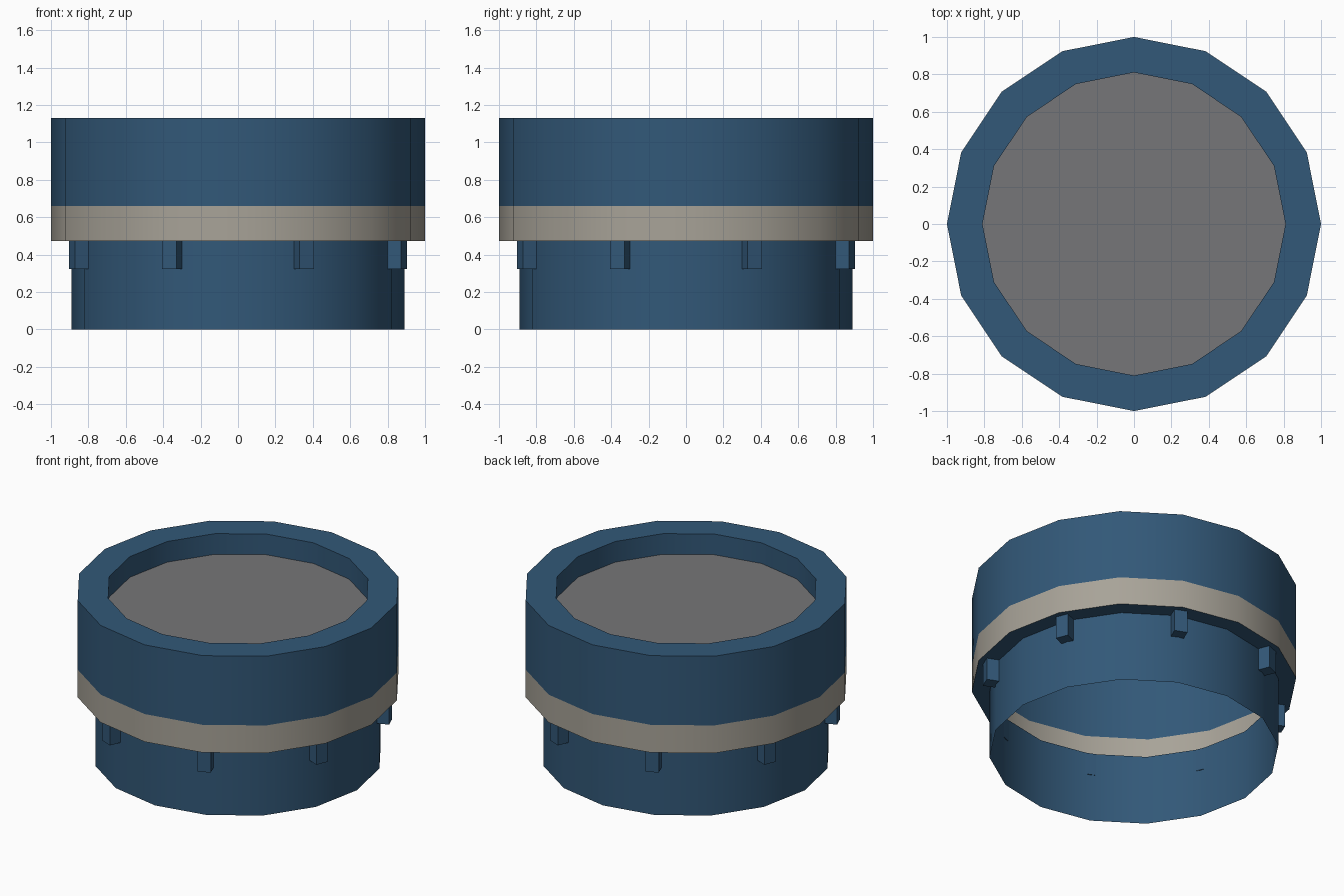
import bpy, bmesh, math
from mathutils import Matrix

if "Cube" in bpy.data.objects:
    bpy.data.objects.remove(bpy.data.objects["Cube"])

SIDES = 16


def material(name, rgb):
    # sRGB 0-255 to linear
    lin = [((c / 255 + 0.055) / 1.055) ** 2.4 for c in rgb]
    m = bpy.data.materials.new(name)
    m.diffuse_color = (*lin, 1)
    m.use_nodes = True
    m.node_tree.nodes["Principled BSDF"].inputs["Base Color"].default_value = m.diffuse_color
    return m


blue = material("navy blue", (50, 88, 120))
beige = material("warm grey", (168, 163, 152))
grey = material("mid grey", (118, 118, 120))


def finish(bm, name, mat, smooth=True):
    me = bpy.data.meshes.new(name)
    bm.to_mesh(me)
    bm.free()
    me.materials.append(mat)
    ob = bpy.data.objects.new(name, me)
    bpy.context.collection.objects.link(ob)
    if smooth:
        bpy.ops.object.select_all(action='DESELECT')
        ob.select_set(True)
        bpy.context.view_layer.objects.active = ob
        bpy.ops.object.shade_smooth_by_angle(angle=math.radians(30))
    return ob


def lathe(name, profile, mat):
    """Thin shell: revolve (radius, z) points around z."""
    bm = bmesh.new()
    rings = [[bm.verts.new((r * math.cos(2 * math.pi * i / SIDES),
                            r * math.sin(2 * math.pi * i / SIDES), z))
              for i in range(SIDES)] for r, z in profile]
    for a, b in zip(rings, rings[1:]):
        for i in range(SIDES):
            j = (i + 1) % SIDES
            bm.faces.new((a[i], a[j], b[j], b[i]))
    return finish(bm, name, mat)


# Open lower tube with the step out to the wider band
lathe("lower_tube", [(0.89, 0), (0.89, 0.473), (1, 0.473)], blue)
# Pale band
lathe("band", [(1, 0.473), (1, 0.661)], beige)
# Upper collar: outer wall, flat rim, short inner wall
lathe("upper_collar", [(1, 0.661), (1, 1.13), (0.81, 1.13), (0.81, 0.99)], blue)

# Recessed disc closing the top
bm = bmesh.new()
bmesh.ops.create_circle(bm, cap_ends=True, segments=SIDES, radius=0.81,
                        matrix=Matrix.Translation((0, 0, 0.99)))
for f in bm.faces:
    if f.normal.z < 0:
        f.normal_flip()
# put a vertex on the x axis, as on the shells
a0 = math.atan2(bm.verts[:][0].co.y, bm.verts[:][0].co.x)
bmesh.ops.rotate(bm, verts=bm.verts, matrix=Matrix.Rotation(-a0, 3, 'Z'))
finish(bm, "top_disc", grey, smooth=False)

# Eight small lugs under the band
for k in range(8):
    bm = bmesh.new()
    bmesh.ops.create_cube(bm, size=1)
    bm.transform(Matrix.Rotation(math.radians(22.5 + 45 * k), 4, 'Z')
                 @ Matrix.Translation((0.922, 0, 0.398))
                 @ Matrix.Diagonal((0.077, 0.083, 0.15, 1)))
    finish(bm, f"lug_{k + 1}", blue, smooth=False)
